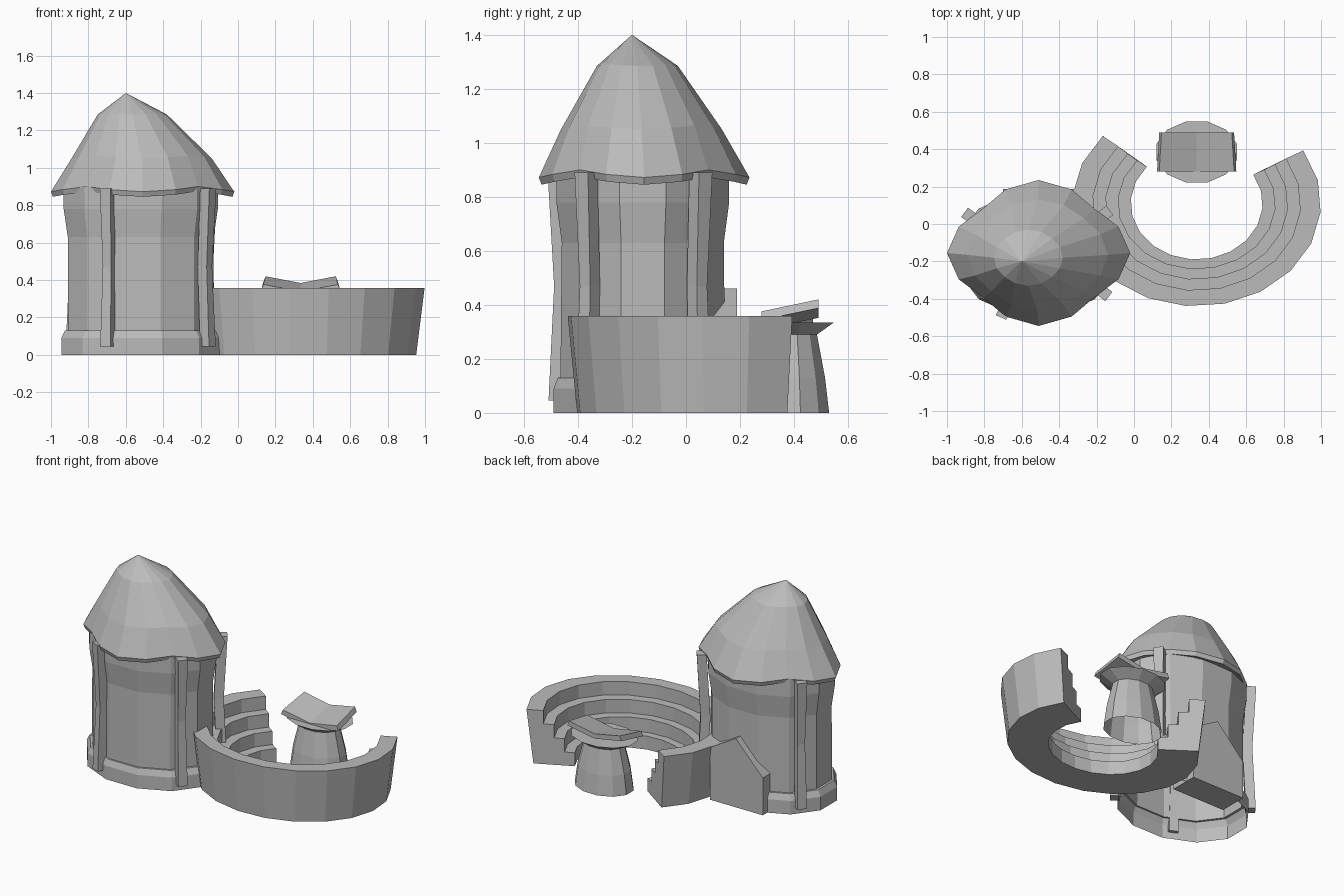
import bpy
import bmesh
from math import sin, cos, pi, radians
from mathutils import Vector

if "Cube" in bpy.data.objects:
    bpy.data.objects.remove(bpy.data.objects["Cube"], do_unlink=True)

# One stone colour for everything
stone = bpy.data.materials.new("stone_grey")
stone.use_nodes = True
GREY = (0.5, 0.5, 0.5, 1)
stone.diffuse_color = GREY
stone.node_tree.nodes["Principled BSDF"].inputs["Base Color"].default_value = GREY


def loft(name, rings, closed=True, cap_start=False, cap_end=False):
    """Skin a row of equal-length rings; a closed ring wraps round."""
    bm = bmesh.new()
    rows = [[bm.verts.new(p) for p in ring] for ring in rings]
    n = len(rows[0])
    for a, b in zip(rows, rows[1:]):
        for i in range(n if closed else n - 1):
            j = (i + 1) % n
            bm.faces.new((a[i], a[j], b[j], b[i]))
    if cap_start:
        bm.faces.new(rows[0][::-1])
    if cap_end:
        bm.faces.new(rows[-1])
    bmesh.ops.remove_doubles(bm, verts=bm.verts, dist=0.0001)
    bmesh.ops.recalc_face_normals(bm, faces=bm.faces)
    mesh = bpy.data.meshes.new(name)
    bm.to_mesh(mesh)
    bm.free()
    mesh.materials.append(stone)
    obj = bpy.data.objects.new(name, mesh)
    bpy.context.collection.objects.link(obj)
    return obj


def flat_ring(cx, cy, rx, ry, z, n=12):
    """Ellipse whose flats, not corners, reach rx and ry."""
    k = 1 / cos(pi / n)
    angles = [(i + 0.5) * 2 * pi / n for i in range(n)]
    return [(cx + k * rx * cos(t), cy + k * ry * sin(t), z) for t in angles]


# Tower wall with flared foot, open underneath
TX, TY = -0.52, -0.16
wall = [(0.425, 0.33, 0), (0.425, 0.33, 0.09), (0.405, 0.315, 0.13),
        (0.39, 0.305, 0.131), (0.39, 0.3, 0.63), (0.412, 0.32, 0.78),
        (0.412, 0.32, 0.9)]
loft("tower_wall", [flat_ring(TX, TY, rx, ry, z) for rx, ry, z in wall])


# Sagging thatch roof, with a rim that dips at the four sides
def roof_ring(cx, cy, rx, ry, z, wave, n=16):
    pts = []
    for i in range(n):
        t = 2 * pi * i / n
        w = ((1 - cos(4 * t)) / 2) ** 1.3 * wave
        k = 1 - 0.14 * w
        pts.append((cx + k * rx * cos(t), cy + k * ry * sin(t), z + 0.028 * w))
    return pts


roof = [(-0.51, -0.155, 0.4, 0.31, 0.87, 1), (-0.51, -0.155, 0.48, 0.38, 0.845, 1),
        (-0.51, -0.155, 0.49, 0.39, 0.872, 1), (-0.515, -0.165, 0.375, 0.298, 1.05, 0.5),
        (-0.565, -0.18, 0.185, 0.15, 1.285, 0.2), (-0.6, -0.2, 0, 0, 1.4, 0)]
loft("tower_roof", [roof_ring(*r) for r in roof], cap_start=True)

# Bent posts leaning against the wall
posts = {"front_left_post": (-0.165, -0.365), "front_right_post": (-0.695, -0.465),
         "back_left_post": (-0.16, 0.05), "back_right_post": (-0.875, 0.04)}
for name, (px, py) in posts.items():
    out = Vector((px - TX, (py - TY) * 1.3, 0)).normalized()
    side = Vector((-out.y, out.x, 0))
    rings = []
    for z, shift, half in ((0.045, 0.005, 0.03), (0.47, -0.015, 0.024), (0.89, 0.008, 0.031)):
        c = Vector((px, py, z)) + out * shift
        rings.append([c + out * (a * 0.03) + side * (b * half)
                      for a, b in ((-1, -1), (1, -1), (1, 1), (-1, 1))])
    loft(name, rings, cap_start=True, cap_end=True)

# Gabled door slab at the back of the tower
door = [(-0.31, 0), (-0.31, 0.35), (-0.5, 0.46), (-0.7, 0.25), (-0.7, 0)]
loft("back_door", [[(x, y, z) for x, z in door] for y in (0, 0.188)],
     cap_start=True, cap_end=True)

# Stepped seating: a stair section swept round an open ellipse
SX, SY = 0.335, 0.11
radii = [(0.353, 0.3), (0.42, 0.35), (0.487, 0.405), (0.556, 0.465), (0.665, 0.55)]
section = [(0.353, 0.3, 0)]
for step, (inner, outer) in enumerate(zip(radii, radii[1:]), 1):
    section += [(*inner, 0.0895 * step), (*outer, 0.0895 * step)]
section.append((0.62, 0.515, 0))
SEGMENTS = 14
sweep = []
for i in range(SEGMENTS + 1):
    t = radians(139 + 252 * i / SEGMENTS)
    sweep.append([(SX + rx * cos(t), SY + ry * sin(t), z) for rx, ry, z in section])
loft("stepped_seating", sweep, cap_start=True, cap_end=True)

# Lectern: tapered stem and flared dish, open underneath
stem = [(0.19, 0.145, 0), (0.172, 0.13, 0.13), (0.132, 0.1, 0.29), (0.215, 0.163, 0.335)]
loft("lectern_stand", [flat_ring(SX, 0.385, rx, ry, z) for rx, ry, z in stem], cap_end=True)

# Open book: a shallow V, tilted up at the back
pages = []
for y, half, lift in ((0.28, 0.2, 0.34), (0.49, 0.188, 0.384)):
    pages.append([(SX - half, y, lift + 0.036), (SX, y, lift), (SX + half, y, lift + 0.036),
                  (SX + half + 0.012, y, lift + 0.004), (SX, y, lift - 0.032),
                  (SX - half - 0.012, y, lift + 0.004)])
loft("open_book", pages, cap_start=True, cap_end=True)
